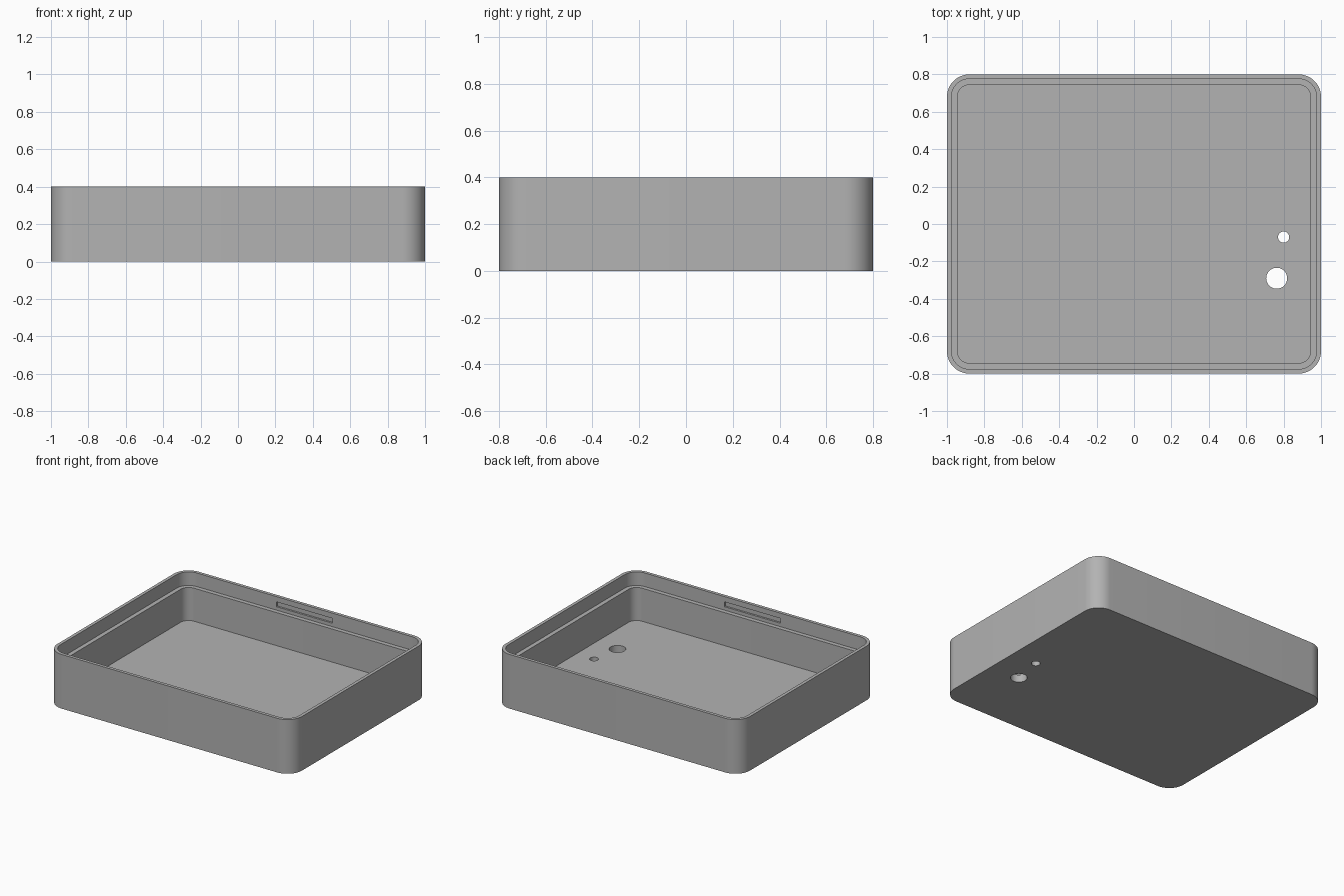
import bpy, bmesh, math
from mathutils import Matrix

default = bpy.data.objects.get("Cube")
if default:
    bpy.data.objects.remove(default, do_unlink=True)

LENGTH, WIDTH, HEIGHT, RADIUS = 2.0, 1.6, 0.4, 0.12
LIP, WALL = 0.024, 0.056          # insets of the lip and the cavity
LEDGE_Z, FLOOR_Z = 0.30, 0.056

grey = bpy.data.materials.new("plain_grey")
grey.use_nodes = True
colour = (0.45, 0.45, 0.45, 1)
grey.diffuse_color = colour
grey.node_tree.nodes["Principled BSDF"].inputs["Base Color"].default_value = colour


def make_object(name, bm):
    bmesh.ops.recalc_face_normals(bm, faces=bm.faces)
    mesh = bpy.data.meshes.new(name)
    bm.to_mesh(mesh)
    bm.free()
    mesh.materials.append(grey)
    obj = bpy.data.objects.new(name, mesh)
    bpy.context.collection.objects.link(obj)
    return obj


def rounded_loop(bm, inset, z, steps=12):
    """Ring of vertices around a rounded rectangle."""
    r = RADIUS - inset
    cx, cy = LENGTH / 2 - RADIUS, WIDTH / 2 - RADIUS
    ring = []
    for quarter, (sx, sy) in enumerate([(1, 1), (-1, 1), (-1, -1), (1, -1)]):
        for i in range(steps + 1):
            a = (quarter + i / steps) * math.pi / 2
            ring.append(bm.verts.new((sx * cx + r * math.cos(a), sy * cy + r * math.sin(a), z)))
    return ring


# Tray: underside, outer wall, rim, lip, ledge, cavity wall and floor
bm = bmesh.new()
profile = [(0, 0), (0, HEIGHT), (LIP, HEIGHT), (LIP, LEDGE_Z), (WALL, LEDGE_Z), (WALL, FLOOR_Z)]
rings = [rounded_loop(bm, inset, z) for inset, z in profile]
for low, high in zip(rings, rings[1:]):
    for i in range(len(low)):
        j = (i + 1) % len(low)
        bm.faces.new((low[i], low[j], high[j], high[i]))
bm.faces.new(rings[0])
bm.faces.new(rings[-1])
tray = make_object("tray", bm)

cutters = []

# Round holes through the floor
for name, x, y, r in [("small_hole", 0.80, -0.07, 0.03), ("large_hole", 0.763, -0.29, 0.056)]:
    bm = bmesh.new()
    bmesh.ops.create_cone(bm, cap_ends=True, segments=40, radius1=r, radius2=r, depth=0.2,
                          matrix=Matrix.Translation((x, y, 0.03)))
    cutters.append(make_object(name, bm))

# Latch grooves inside the front and back lip
for name, side in [("front_groove", -1), ("back_groove", 1)]:
    bm = bmesh.new()
    centre = Matrix.Translation((0, side * (WIDTH / 2 - LIP), 0.343))
    bmesh.ops.create_cube(bm, size=1, matrix=centre @ Matrix.Diagonal((0.46, 0.028, 0.036, 1)))
    cutters.append(make_object(name, bm))

# Cut, apply, then discard the cutters
bpy.context.view_layer.objects.active = tray
for cutter in cutters:
    cutter.hide_render = True
    cut = tray.modifiers.new(cutter.name, "BOOLEAN")
    cut.operation = "DIFFERENCE"
    cut.solver = "EXACT"
    cut.object = cutter
    bpy.ops.object.modifier_apply(modifier=cut.name)
    bpy.data.objects.remove(cutter, do_unlink=True)

bpy.ops.object.select_all(action="DESELECT")
tray.select_set(True)
bpy.ops.object.shade_smooth_by_angle(angle=math.radians(30))
